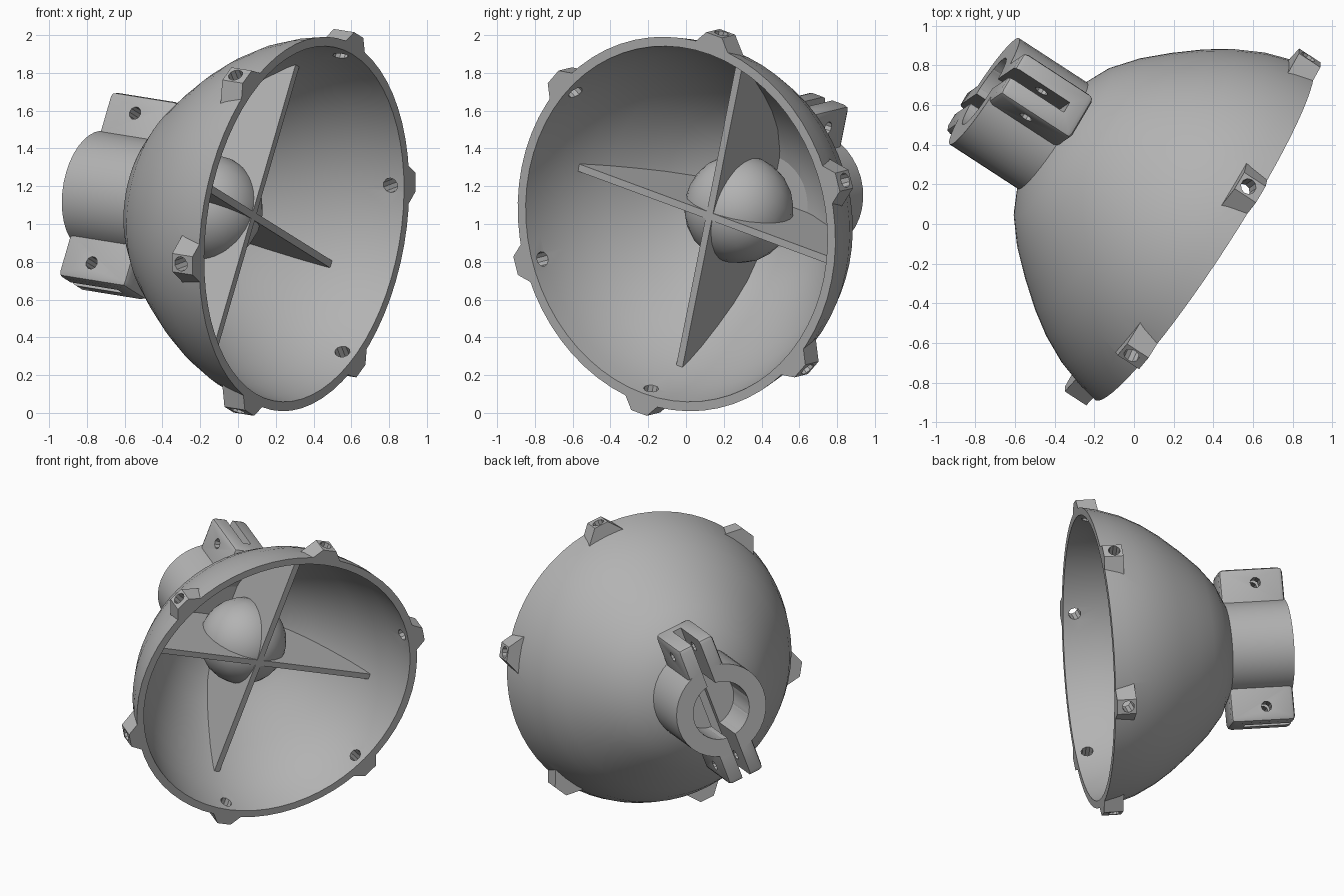
import bpy, bmesh, math
from mathutils import Matrix, Vector

cube = bpy.data.objects.get("Cube")
if cube:
    bpy.data.objects.remove(cube)

# One plain grey material
grey = bpy.data.materials.new("plain grey")
grey.use_nodes = True
colour = (0.45, 0.45, 0.45, 1)
grey.diffuse_color = colour
grey.node_tree.nodes["Principled BSDF"].inputs["Base Color"].default_value = colour

# Local frame: Z runs from the open rim back to the socket, X along the ears
back = Vector((-0.831, 0.541, 0.133)).normalized()
side = back.cross(Vector((0.27, 0.19, 0.945))).normalized()
up = side.cross(back)
FRAME = Matrix.Translation((0.35, -0.05, 1.0)) @ Matrix((up, side, back)).transposed().to_4x4()


def make(name, bm, spin=0.0):
    bmesh.ops.recalc_face_normals(bm, faces=bm.faces)
    mesh = bpy.data.meshes.new(name)
    bm.to_mesh(mesh)
    bm.free()
    mesh.materials.append(grey)
    obj = bpy.data.objects.new(name, mesh)
    bpy.context.collection.objects.link(obj)
    obj.matrix_world = FRAME @ Matrix.Rotation(spin, 4, "Z")
    return obj


def lathe(name, profile, steps):
    """Revolve a closed loop of (radius, depth) points about local Z."""
    bm = bmesh.new()
    verts = [bm.verts.new((r, 0, s)) for r, s in profile]
    edges = [bm.edges.new((verts[i - 1], verts[i])) for i in range(len(verts))]
    bmesh.ops.spin(bm, geom=verts + edges, axis=(0, 0, 1), cent=(0, 0, 0),
                   angle=2 * math.pi, steps=steps, use_merge=True)
    bmesh.ops.remove_doubles(bm, verts=bm.verts, dist=0.0005)
    return make(name, bm)


def prism(name, points, offset, spin=0.0):
    """Extrude a flat outline of 3D points by an offset."""
    bm = bmesh.new()
    face = bm.faces.new([bm.verts.new(p) for p in points])
    out = bmesh.ops.extrude_face_region(bm, geom=[face])
    new = [v for v in out["geom"] if isinstance(v, bmesh.types.BMVert)]
    bmesh.ops.translate(bm, verts=new, vec=offset)
    return make(name, bm, spin)


def box(name, x, y, z, spin=0.0):
    loop = [(x[0], y[0], z[0]), (x[1], y[0], z[0]), (x[1], y[1], z[0]), (x[0], y[1], z[0])]
    return prism(name, loop, (0, 0, z[1] - z[0]), spin)


def rod(name, radius, length, rotation, centre, spin=0.0):
    bm = bmesh.new()
    bmesh.ops.create_cone(bm, cap_ends=True, segments=10, radius1=radius, radius2=radius,
                          depth=length, matrix=Matrix.Translation(centre) @ rotation)
    return make(name, bm, spin)


def combine(obj, other, operation):
    mod = obj.modifiers.new(operation.lower(), "BOOLEAN")
    mod.operation, mod.object, mod.solver = operation, other, "EXACT"
    bpy.context.view_layer.update()
    bpy.context.view_layer.objects.active = obj
    bpy.ops.object.modifier_apply(modifier=mod.name)
    bpy.data.objects.remove(other)


# Bowl: outer curve, then the inner curve back to the rim
outer = [(1.0, 0), (0.98, 0.1), (0.935, 0.24), (0.865, 0.38), (0.785, 0.5), (0.68, 0.63),
         (0.57, 0.75), (0.45, 0.85), (0.31, 0.92), (0.16, 0.96), (0, 0.975)]
inner = [(max(r * 0.95, 0), s * 0.955) for r, s in outer]
bowl = lathe("bowl", outer + inner[::-1], 64)

# Six bosses on the rim, each pierced by a radial hole
to_x = Matrix.Rotation(math.pi / 2, 4, "Y")
to_y = Matrix.Rotation(math.pi / 2, 4, "X")
for i in range(6):
    angle = i * math.pi / 3
    outline = [(0.96, -0.13, 0), (1.06, -0.05, 0), (1.06, 0.05, 0), (0.96, 0.13, 0)]
    combine(bowl, prism("boss", outline, (0, 0, 0.13), angle), "UNION")
for i in range(6):
    combine(bowl, rod("hole", 0.04, 0.4, to_x, (1, 0, 0.075), i * math.pi / 3), "DIFFERENCE")

# Four vanes joining the hub to the bowl wall
front = 0.32
wall = [(r * 0.975, 0, s * 0.975) for r, s in outer if s > front]
vane_outline = [(0, -0.02, front), (0.875, -0.02, front)] + [(x, -0.02, z) for x, _, z in wall]
for i in range(4):
    prism("vane_%d" % (i + 1), vane_outline, (0, 0.04, 0), i * math.pi / 2)

# Round hub
bm = bmesh.new()
bmesh.ops.create_icosphere(bm, subdivisions=3, radius=0.29,
                           matrix=Matrix.Translation((0, 0, 0.61)))
make("hub", bm)

# Clamp socket: blind tube with split ears on two sides
socket = lathe("socket", [(0, 0.89), (0.32, 0.89), (0.32, 1.33), (0.2, 1.33),
                          (0.2, 1.05), (0, 1.05)], 36)
for i in range(2):
    spin = i * math.pi
    ear = box("ear", (0.22, 0.52), (-0.13, 0.13), (0.9, 1.33), spin)
    bevel = ear.modifiers.new("rounded", "BEVEL")
    bevel.width = 0.03
    bevel.segments = 2
    bpy.context.view_layer.objects.active = ear
    bpy.ops.object.modifier_apply(modifier="rounded")
    combine(socket, ear, "UNION")
bore = rod("bore", 0.2, 0.4, Matrix(), (0, 0, 1.25))
combine(socket, bore, "DIFFERENCE")
combine(socket, box("slit", (-0.6, 0.6), (-0.03, 0.03), (1.0, 1.4)), "DIFFERENCE")
for x in (-0.42, 0.42):
    combine(socket, rod("bolt_hole", 0.035, 0.5, to_y, (x, 0, 1.14)), "DIFFERENCE")

# Smooth the curved parts while keeping hard edges
for name in ("bowl", "hub", "socket"):
    bpy.ops.object.select_all(action="DESELECT")
    obj = bpy.data.objects[name]
    obj.select_set(True)
    bpy.context.view_layer.objects.active = obj
    bpy.ops.object.shade_smooth_by_angle(angle=math.radians(30))
